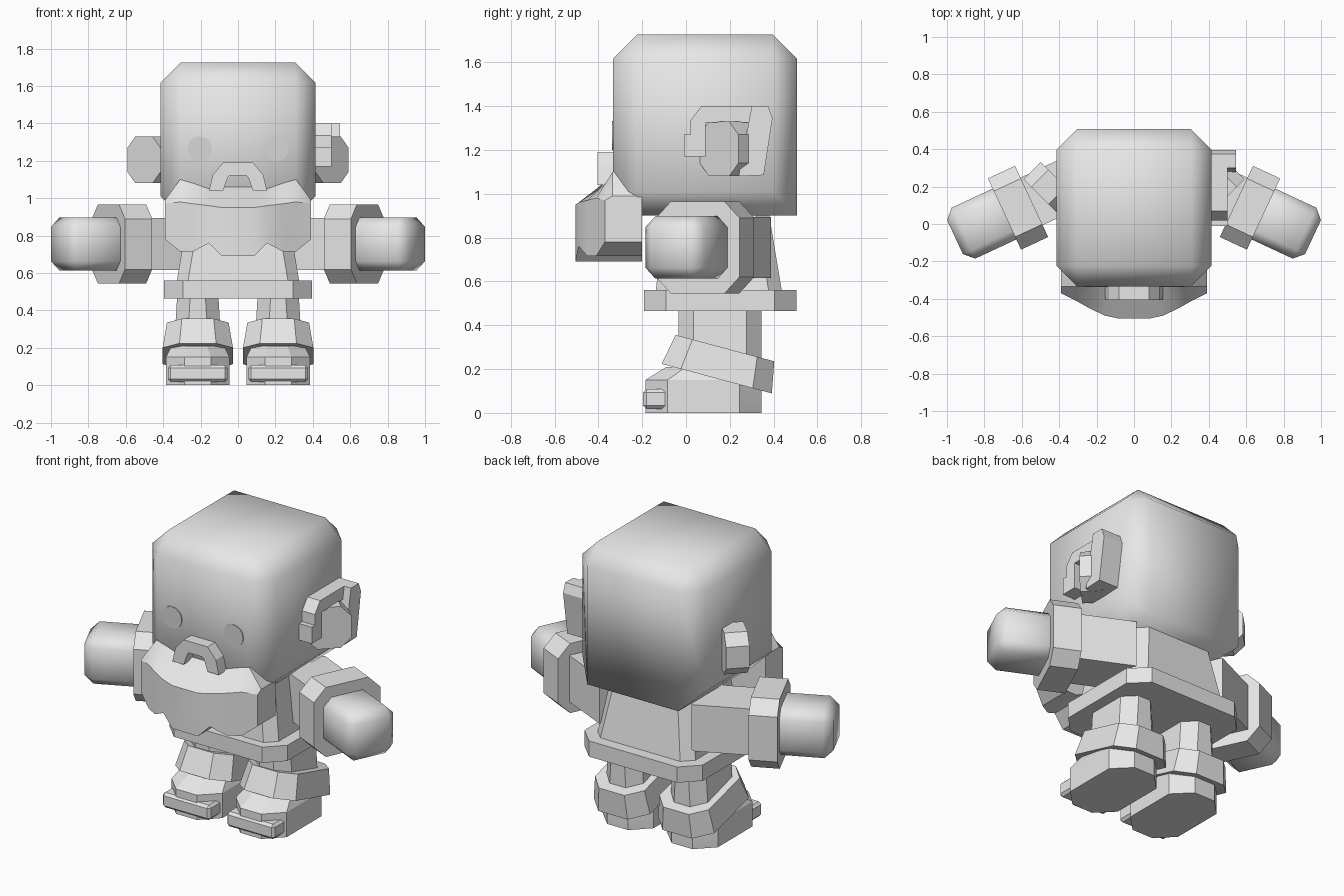
import bpy
import bmesh
from math import radians
from mathutils import Matrix, Vector

cube = bpy.data.objects.get("Cube")
if cube:
    bpy.data.objects.remove(cube, do_unlink=True)


def material(name, value):
    mat = bpy.data.materials.new(name)
    mat.use_nodes = True
    color = (value, value, value, 1)
    mat.diffuse_color = color
    mat.node_tree.nodes["Principled BSDF"].inputs["Base Color"].default_value = color
    return mat


light_grey = material("light_grey", 0.8)
eye_grey = material("eye_grey", 0.68)


def finish(name, bm, matrix=Matrix(), angle=25, mat=light_grey):
    bm.transform(matrix)
    bmesh.ops.recalc_face_normals(bm, faces=bm.faces)
    mesh = bpy.data.meshes.new(name)
    bm.to_mesh(mesh)
    bm.free()
    mesh.materials.append(mat)
    obj = bpy.data.objects.new(name, mesh)
    bpy.context.collection.objects.link(obj)
    bpy.ops.object.select_all(action="DESELECT")
    obj.select_set(True)
    bpy.context.view_layer.objects.active = obj
    bpy.ops.object.shade_smooth_by_angle(angle=radians(angle))
    return obj


def loft(name, rings, matrix=Matrix(), angle=25):
    """Skin a row of equal point rings and cap both ends."""
    bm = bmesh.new()
    rows = [[bm.verts.new(p) for p in ring] for ring in rings]
    n = len(rows[0])
    for a, b in zip(rows, rows[1:]):
        for i in range(n):
            j = (i + 1) % n
            bm.faces.new((a[i], a[j], b[j], b[i]))
    bm.faces.new(rows[0])
    bm.faces.new(rows[-1])
    return finish(name, bm, matrix, angle)


def octagon(hx, hy, c):
    """Rectangle outline with cut corners."""
    return [(hx, hy - c), (hx - c, hy), (c - hx, hy), (-hx, hy - c),
            (-hx, c - hy), (c - hx, -hy), (hx - c, -hy), (hx, c - hy)]


def level(hx, hy, c, z, x=0, y=0):
    return [(x + u, y + v, z) for u, v in octagon(hx, hy, c)]


def box(name, size, matrix, bevel=0, angle=25, keep=None):
    bm = bmesh.new()
    bmesh.ops.create_cube(bm, size=1, matrix=Matrix.Diagonal((*size, 1)))
    if bevel:
        edges = [e for e in bm.edges if not (keep and keep(e))]
        bmesh.ops.bevel(bm, geom=edges, offset=bevel, segments=1,
                        affect="EDGES", profile=0.5)
    return finish(name, bm, matrix, angle)


def place(x, y, z, turn=0, axis="Z"):
    return Matrix.Translation((x, y, z)) @ Matrix.Rotation(radians(turn), 4, axis)


def lower_back(edge):
    return all(v.co.y > 0 and v.co.z < 0 for v in edge.verts)


# Head with soft chamfers, square along the lower back edge
box("head", (0.83, 0.84, 0.826), place(0, 0.087, 1.313), 0.11, 60, lower_back)

# Eyes
for s, side in ((1, "left"), (-1, "right")):
    bm = bmesh.new()
    bmesh.ops.create_cone(bm, cap_ends=True, segments=16, radius1=0.066,
                          radius2=0.066, depth=0.008)
    finish(side + "_eye", bm, place(s * 0.205, -0.334, 1.265, 90, "X"), mat=eye_grey)

# Beard: columns of x, front y, top z, crease z, bottom z
half = [(0.0, -0.505, 1.06, 0.95, 0.69), (0.085, -0.505, 1.06, 0.95, 0.69),
        (0.155, -0.49, 1.05, 0.96, 0.76), (0.24, -0.45, 1.08, 0.97, 0.715),
        (0.31, -0.41, 1.10, 0.98, 0.715), (0.39, -0.37, 0.99, 0.97, 0.78)]
columns = [(-x, *rest) for x, *rest in reversed(half[1:])] + half
loft("beard", [[(x, -0.2, top), (x, -0.335, top), (x, front, crease),
                (x, front, low), (x, -0.2, low)]
               for x, front, top, crease, low in columns], angle=30)

# Arched nose
arch = []
for x, z, ix, iz in ((-0.155, 1.04, -0.08, 1.04), (-0.135, 1.125, -0.055, 1.11),
                     (-0.08, 1.19, -0.045, 1.12), (0.08, 1.19, 0.045, 1.12),
                     (0.135, 1.125, 0.055, 1.11), (0.155, 1.04, 0.08, 1.04)):
    arch.append([(x, -0.405, z), (x, -0.3, z), (ix, -0.3, iz), (ix, -0.405, iz)])
loft("nose_arch", arch)

# Torso and belt
loft("torso", [level(0.33, 0.29, 0.06, 0.54, y=0.15),
               level(0.26, 0.23, 0.06, 0.96, y=0.14)])
loft("belt", [level(0.395, 0.348, 0.1, z, y=0.157) for z in (0.465, 0.56)])

for s, side in ((1, "left"), (-1, "right")):
    # Arms angled forward, with a thick cuff and a rounded hand
    arm = place(s * 0.62, 0.087, 0.755, -s * 25)
    box(side + "_arm", (0.42, 0.28, 0.28), arm @ Matrix.Translation((-s * 0.2, 0, 0)))
    loft(side + "_sleeve_cuff", [[(x, u, v) for u, v in octagon(0.21, 0.21, 0.075)]
                                 for x in (-0.08, 0.08)], arm)
    box(side + "_hand", (0.37, 0.3, 0.285),
        arm @ Matrix.Translation((s * 0.187, 0, 0)), 0.05, 60)

    # Ears: upright octagonal plates turned backwards
    loft(side + "_ear", [[(u, y, v) for u, v in octagon(0.125, 0.125, 0.06)]
                         for y in (-0.065, 0.065)],
         place(s * 0.457, 0.197, 1.205, s * 45))

    # Legs, tilted trouser cuffs and shoes
    mid = s * 0.215
    loft(side + "_leg", [level(0.13, 0.19, 0.07, 0.15, mid, 0.155),
                         level(0.11, 0.19, 0.07, 0.48, mid, 0.155)])
    loft(side + "_trouser_cuff", [level(0.188, 0.26, 0.09, -0.072),
                                  level(0.165, 0.233, 0.08, 0.072)],
         place(mid, 0.159, 0.226, -15, "X"))
    loft(side + "_shoe", [level(0.17, 0.265, 0.1, 0, mid, 0.08),
                          level(0.17, 0.265, 0.1, 0.15, mid, 0.08),
                          level(0.14, 0.215, 0.09, 0.21, mid, 0.125)])
    box(side + "_toe_bar", (0.32, 0.115, 0.09), place(mid, -0.138, 0.063), 0.015)


# Left ear frame, drawn as side outlines of y, z
def side_plate(name, outline, x0, x1):
    loft(name, [[(x, y, z) for y, z in outline] for x in (x0, x1)])


side_plate("ear_frame", [(0.07, 1.40), (0.35, 1.40), (0.35, 1.325), (0.09, 1.325),
                         (0.09, 1.17), (-0.01, 1.17), (-0.01, 1.27),
                         (0.02, 1.27), (0.02, 1.335)], 0.39, 0.5)
side_plate("ear_frame_tab", [(0.30, 1.40), (0.375, 1.40), (0.395, 1.345),
                             (0.355, 1.085), (0.24, 1.08)], 0.39, 0.545)
